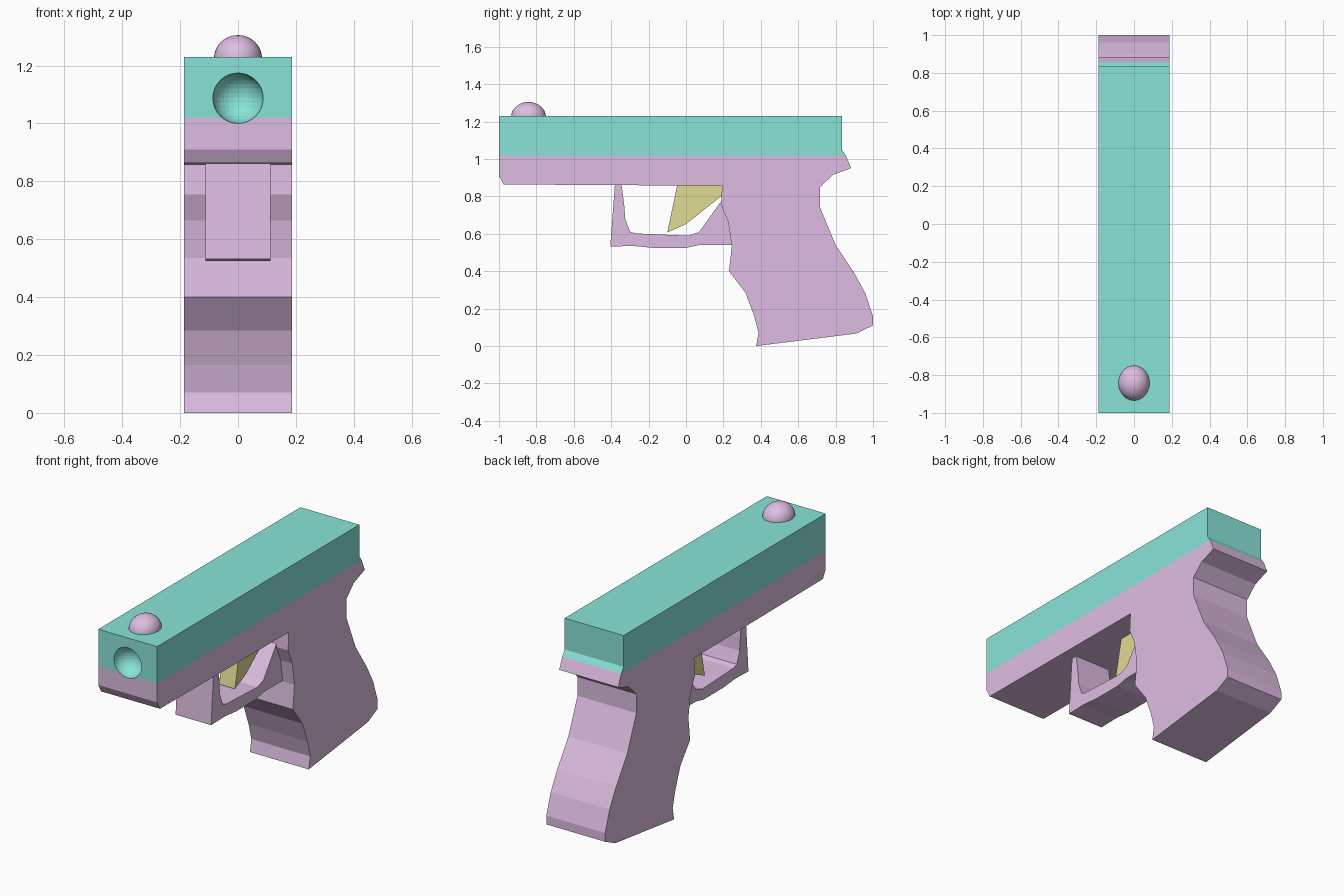
import bpy
import bmesh

cube = bpy.data.objects.get("Cube")
if cube:
    bpy.data.objects.remove(cube, do_unlink=True)


def make_material(name, rgb):
    mat = bpy.data.materials.new(name)
    mat.use_nodes = True
    color = (*rgb, 1.0)
    mat.diffuse_color = color
    mat.node_tree.nodes["Principled BSDF"].inputs["Base Color"].default_value = color
    return mat


lilac = make_material("lilac", (0.73, 0.515, 0.76))
teal = make_material("teal", (0.25, 0.775, 0.694))
olive = make_material("olive yellow", (0.745, 0.708, 0.296))


def finish(name, bm, mat):
    bmesh.ops.recalc_face_normals(bm, faces=bm.faces)
    mesh = bpy.data.meshes.new(name)
    bm.to_mesh(mesh)
    bm.free()
    mesh.materials.append(mat)
    obj = bpy.data.objects.new(name, mesh)
    bpy.context.collection.objects.link(obj)
    return obj


def side_profile(name, points, half_width, mat):
    """Extrude a (y, z) outline symmetrically across x."""
    bm = bmesh.new()
    face = bm.faces.new([bm.verts.new((-half_width, y, z)) for y, z in points])
    result = bmesh.ops.extrude_face_region(bm, geom=[face])
    moved = [v for v in result["geom"] if isinstance(v, bmesh.types.BMVert)]
    bmesh.ops.translate(bm, verts=moved, vec=(2 * half_width, 0, 0))
    return finish(name, bm, mat)


def ellipsoid(name, center, radii, mat):
    bm = bmesh.new()
    bmesh.ops.create_uvsphere(bm, u_segments=32, v_segments=16, radius=1)
    bmesh.ops.scale(bm, verts=bm.verts, vec=radii)
    bmesh.ops.translate(bm, verts=bm.verts, vec=center)
    return finish(name, bm, mat)


BODY = 0.187

# Upper slide with a small flared lip at the rear
slide = side_profile("slide", [
    (-1, 1.018), (-1, 1.23), (0.833, 1.23), (0.833, 1.05), (0.855, 1.018),
], BODY, teal)

# Frame and grip in one outline, clockwise from the rear top
frame = side_profile("frame_and_grip", [
    (0.855, 1.018), (0.883, 0.952), (0.785, 0.915), (0.717, 0.85),
    (0.717, 0.74), (0.80, 0.54), (0.90, 0.39), (0.96, 0.28), (1.0, 0.16),
    (1.0, 0.11), (0.91, 0.067), (0.375, 0.0), (0.388, 0.07), (0.363, 0.165),
    (0.318, 0.285), (0.23, 0.40), (0.245, 0.535), (0.225, 0.665),
    (0.187, 0.755), (0.193, 0.857), (-0.975, 0.864), (-1, 0.91), (-1, 1.018),
], BODY, lilac)

# Trigger guard, narrower than the frame
side_profile("trigger_guard", [
    (-0.38, 0.865), (-0.405, 0.532), (-0.28, 0.535), (-0.18, 0.525),
    (0.0, 0.525), (0.07, 0.54), (0.26, 0.54), (0.24, 0.665), (0.195, 0.78),
    (0.185, 0.77), (0.07, 0.61), (0.015, 0.59), (-0.27, 0.602),
    (-0.30, 0.612), (-0.325, 0.68), (-0.33, 0.75), (-0.345, 0.865),
], 0.113, lilac)

# Trigger blade
side_profile("trigger", [
    (-0.045, 0.87), (0.193, 0.87), (0.193, 0.805), (0.0, 0.652), (-0.1, 0.607),
], 0.05, olive)

# Front bead sight
bead = ellipsoid("front_sight", (0, -0.842, 1.225), (0.083, 0.093, 0.08), lilac)
for poly in bead.data.polygons:
    poly.use_smooth = True

# Round muzzle recess cut into slide and frame
cutter = ellipsoid("muzzle_cutter", (0, -1, 1.087), (0.087, 0.087, 0.087), teal)
cutter.hide_render = True
cutter.hide_viewport = True
cutter.display_type = 'WIRE'
for part in (slide, frame):
    cut = part.modifiers.new("muzzle_recess", 'BOOLEAN')
    cut.operation = 'DIFFERENCE'
    cut.solver = 'EXACT'
    cut.material_mode = 'TRANSFER'
    cut.object = cutter
